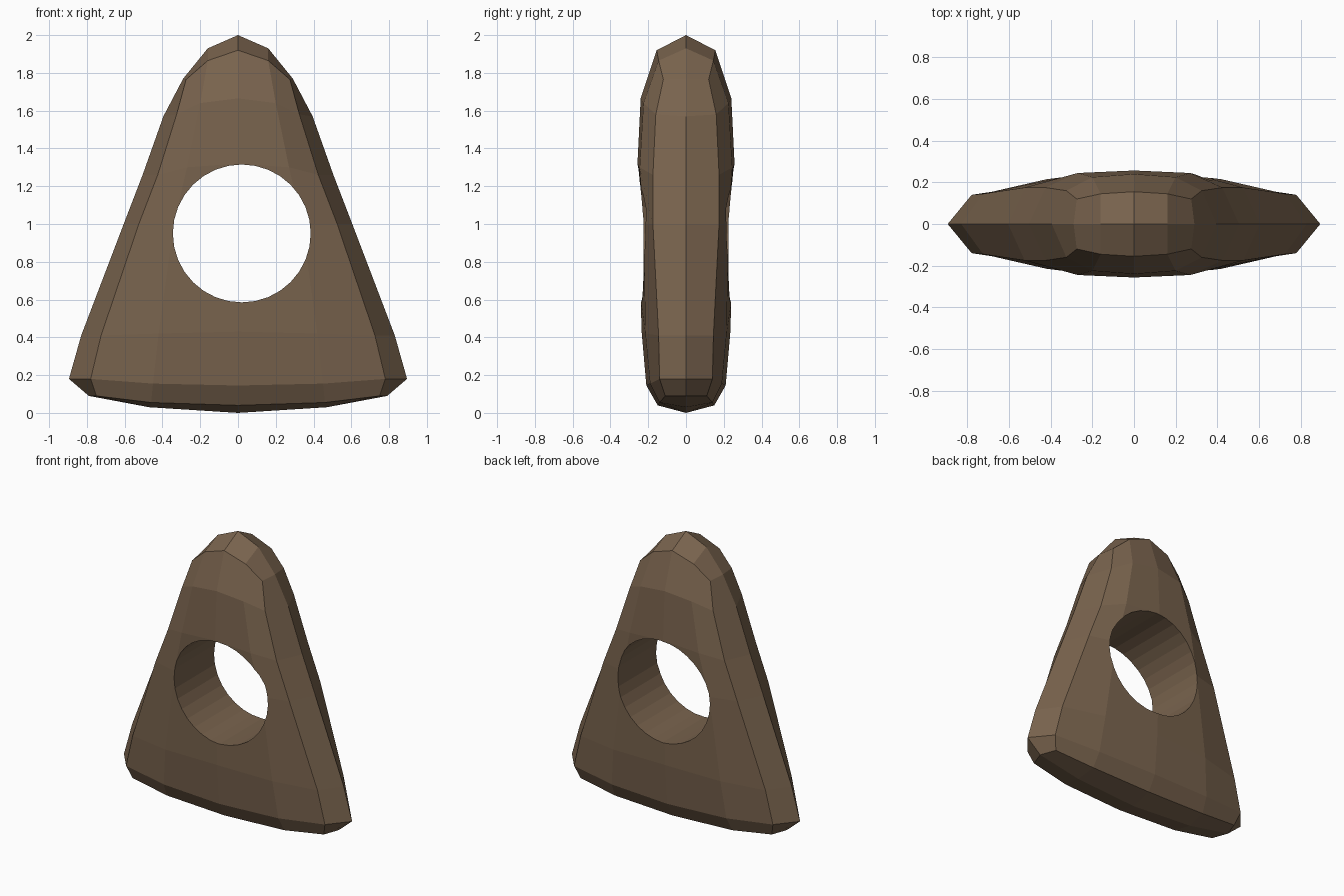
import bpy, bmesh, math

if "Cube" in bpy.data.objects:
    bpy.data.objects.remove(bpy.data.objects["Cube"])

# One quarter of the body: rows from underside to top,
# columns from the centre line out to the side seam, (x, y, z)
ROWS = [
    [(0, 0, 0), (.47, 0, .03), (.79, 0, .09), (.79, 0, .09)],
    [(0, .15, .04), (.46, .14, .055), (.75, .11, .09), (.79, 0, .09)],
    [(0, .21, .145), (.45, .19, .155), (.78, .14, .18), (.895, 0, .18)],
    [(0, .235, .43), (.42, .215, .42), (.725, .145, .41), (.83, 0, .41)],
    [(0, .25, 1.0), (.34, .225, 1.0), (.525, .175, 1.0), (.605, 0, 1.0)],
    [(0, .257, 1.32), (.27, .245, 1.3), (.425, .175, 1.26), (.505, 0, 1.26)],
    [(0, .24, 1.665), (.20, .225, 1.64), (.325, .16, 1.58), (.395, 0, 1.57)],
    [(0, .155, 1.92), (.16, .145, 1.865), (.275, .12, 1.765), (.29, 0, 1.77)],
    [(0, 0, 2.0), (.16, 0, 1.93), (.29, 0, 1.77), (.29, 0, 1.77)],
]


def make_object(name, bm):
    mesh = bpy.data.meshes.new(name)
    bm.to_mesh(mesh)
    bm.free()
    obj = bpy.data.objects.new(name, mesh)
    bpy.context.collection.objects.link(obj)
    return obj


# Faceted triangular body, quarter patch mirrored in x and y
bm = bmesh.new()
for sx in (1, -1):
    for sy in (1, -1):
        grid = [[bm.verts.new((x * sx, y * sy, z)) for x, y, z in row] for row in ROWS]
        for a, b in zip(grid, grid[1:]):
            for i in range(3):
                bm.faces.new((a[i], a[i + 1], b[i + 1], b[i]))
bmesh.ops.remove_doubles(bm, verts=bm.verts, dist=0.001)
bmesh.ops.dissolve_degenerate(bm, edges=bm.edges, dist=0.001)
bmesh.ops.recalc_face_normals(bm, faces=bm.faces)
body = make_object("pierced_weight", bm)

clay = bpy.data.materials.new("brown_clay")
clay.diffuse_color = (0.19, 0.125, 0.075, 1)
clay.use_nodes = True
clay.node_tree.nodes["Principled BSDF"].inputs["Base Color"].default_value = clay.diffuse_color
body.data.materials.append(clay)

# Round hole through the middle
bpy.ops.mesh.primitive_cylinder_add(vertices=32, radius=0.365, depth=1.2,
                                    location=(0.02, 0, 0.95),
                                    rotation=(math.pi / 2, 0, 0))
cutter = bpy.context.object
cutter.name = "hole_cutter"
cutter.data.materials.append(clay)
cutter.hide_render = True
cutter.hide_set(True)

hole = body.modifiers.new("hole", 'BOOLEAN')
hole.operation = 'DIFFERENCE'
hole.solver = 'EXACT'
hole.object = cutter
